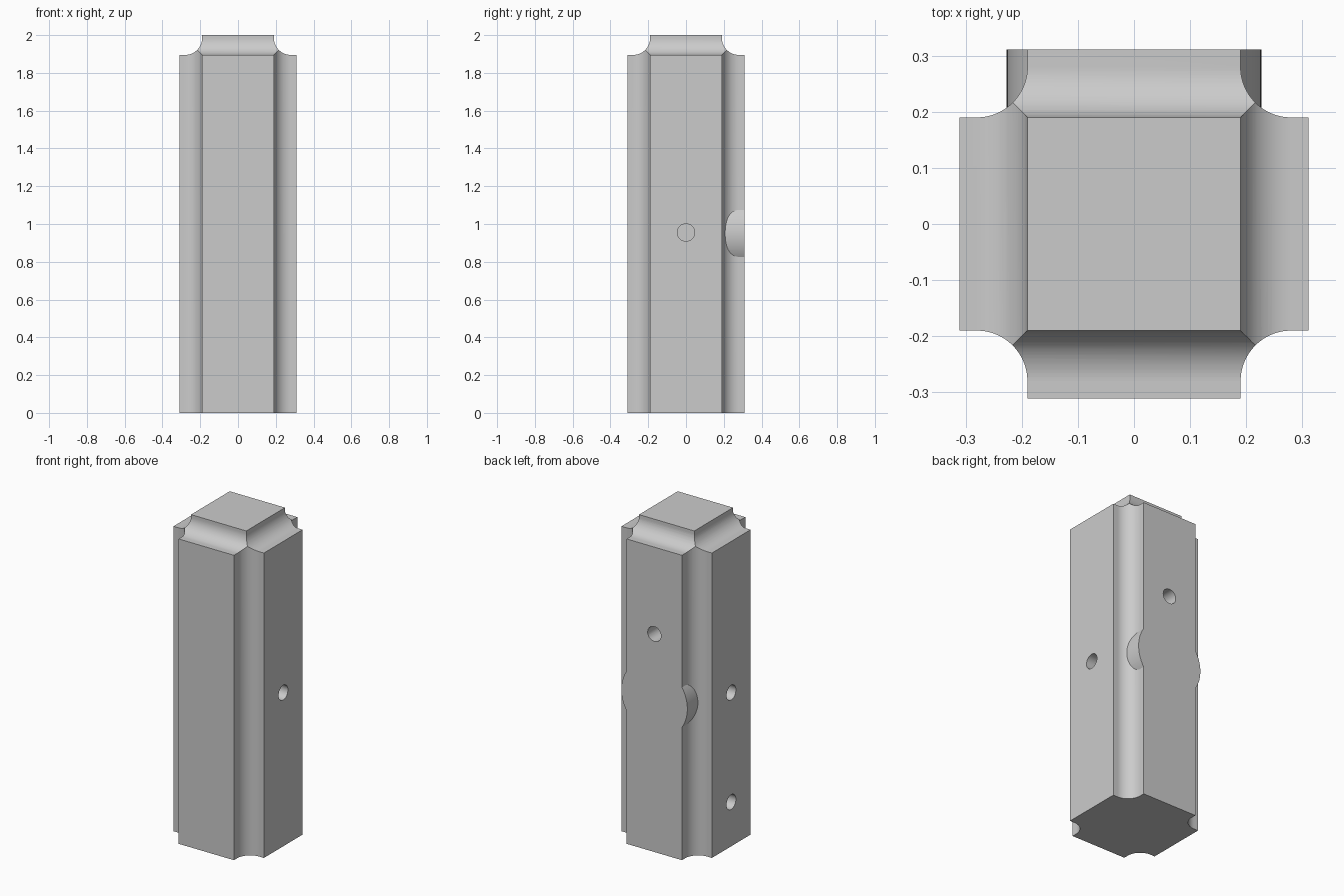
import bpy
import bmesh
from math import pi, sin, cos
from mathutils import Matrix, Vector

cube = bpy.data.objects.get("Cube")
if cube:
    bpy.data.objects.remove(cube, do_unlink=True)

HALF, CORE, HEIGHT, LEDGE = 0.311, 0.19, 2.0, 1.895
RADIUS, SEGMENTS = 0.09, 20

grey = bpy.data.materials.new("plain grey")
grey.use_nodes = True
colour = (0.6, 0.6, 0.6, 1)
grey.diffuse_color = colour
grey.node_tree.nodes["Principled BSDF"].inputs["Base Color"].default_value = colour


def link(name, bm):
    bmesh.ops.recalc_face_normals(bm, faces=bm.faces)
    mesh = bpy.data.meshes.new(name)
    bm.to_mesh(mesh)
    bm.free()
    mesh.materials.append(grey)
    obj = bpy.data.objects.new(name, mesh)
    bpy.context.collection.objects.link(obj)
    return obj


def prism(name, outline, length, to_world):
    """Extrude a flat outline, then place it with a matrix."""
    bm = bmesh.new()
    face = bm.faces.new([bm.verts.new((u, v, 0)) for u, v in outline])
    new = bmesh.ops.extrude_face_region(bm, geom=[face])["geom"]
    bmesh.ops.translate(bm, vec=(0, 0, length),
                        verts=[g for g in new if isinstance(g, bmesh.types.BMVert)])
    bm.transform(to_world)
    return link(name, bm)


def rod(name, radius, start, direction, depth, sides):
    """Cylinder from a start point along a direction."""
    direction = Vector(direction)
    bm = bmesh.new()
    bmesh.ops.create_cone(bm, cap_ends=True, segments=sides, radius1=radius,
                          radius2=radius, depth=depth)
    turn = direction.to_track_quat('Z', 'Y').to_matrix().to_4x4()
    bm.transform(Matrix.Translation(Vector(start) + direction * depth / 2) @ turn)
    return link(name, bm)


def combine(target, other, operation):
    mod = target.modifiers.new("cut", 'BOOLEAN')
    mod.operation, mod.solver, mod.object = operation, 'EXACT', other
    bpy.context.view_layer.objects.active = target
    bpy.ops.object.modifier_apply(modifier=mod.name)
    bpy.data.objects.remove(other, do_unlink=True)


def cove(corner_u, corner_v):
    """Concave quarter round in the inner corner of a notch."""
    cu, cv = corner_u + RADIUS, corner_v + RADIUS
    return [(cu - RADIUS * cos(a), cv - RADIUS * sin(a))
            for a in (pi / 2 * i / SEGMENTS for i in range(SEGMENTS + 1))]


# Post with coved vertical corners
quarter = [(CORE, HALF)] + cove(CORE, CORE) + [(HALF, CORE)]
section = []
for turn in range(4):
    spin = Matrix.Rotation(-turn * pi / 2, 2)
    section += [tuple(spin @ Vector(p)) for p in quarter]
post = prism("post", section, HEIGHT, Matrix.Identity(4))

# Coved shoulders around the raised top
side = [(CORE, HEIGHT + 0.1)] + cove(CORE, LEDGE) + [(0.5, LEDGE), (0.5, -0.1)]
shoulder = side + [(-u, v) for u, v in reversed(side)]
stand = Matrix.Rotation(pi / 2, 4, 'X')
for angle in (0, pi / 2):
    place = Matrix.Rotation(angle, 4, 'Z') @ Matrix.Translation((0, 0.5, 0)) @ stand
    combine(post, prism("shoulder_cutter", shoulder, 1, place), 'INTERSECT')

# Round boss filling the rear coves
combine(post, rod("boss", 0.227, (0, HALF, 0.95), (0, -1, 0), 0.25, 96), 'UNION')

# Blind peg holes: outward direction and height
holes = [((0, -1, 0), 0.73), ((0, -1, 0), 1.4), ((0, 1, 0), 1.355)]
holes += [((s, 0, 0), z) for s in (-1, 1) for z in (0.275, 0.955)]
for out, z in holes:
    start = Vector(out) * (HALF + 0.05) + Vector((0, 0, z))
    combine(post, rod("hole_cutter", 0.046, start, -Vector(out), 0.17, 32), 'DIFFERENCE')

# Smooth coves with crisp edges
bpy.ops.object.select_all(action='DESELECT')
post.select_set(True)
bpy.context.view_layer.objects.active = post
bpy.ops.object.shade_smooth_by_angle(angle=pi / 6)
weighted = post.modifiers.new("weighted normals", 'WEIGHTED_NORMAL')
weighted.keep_sharp = True
